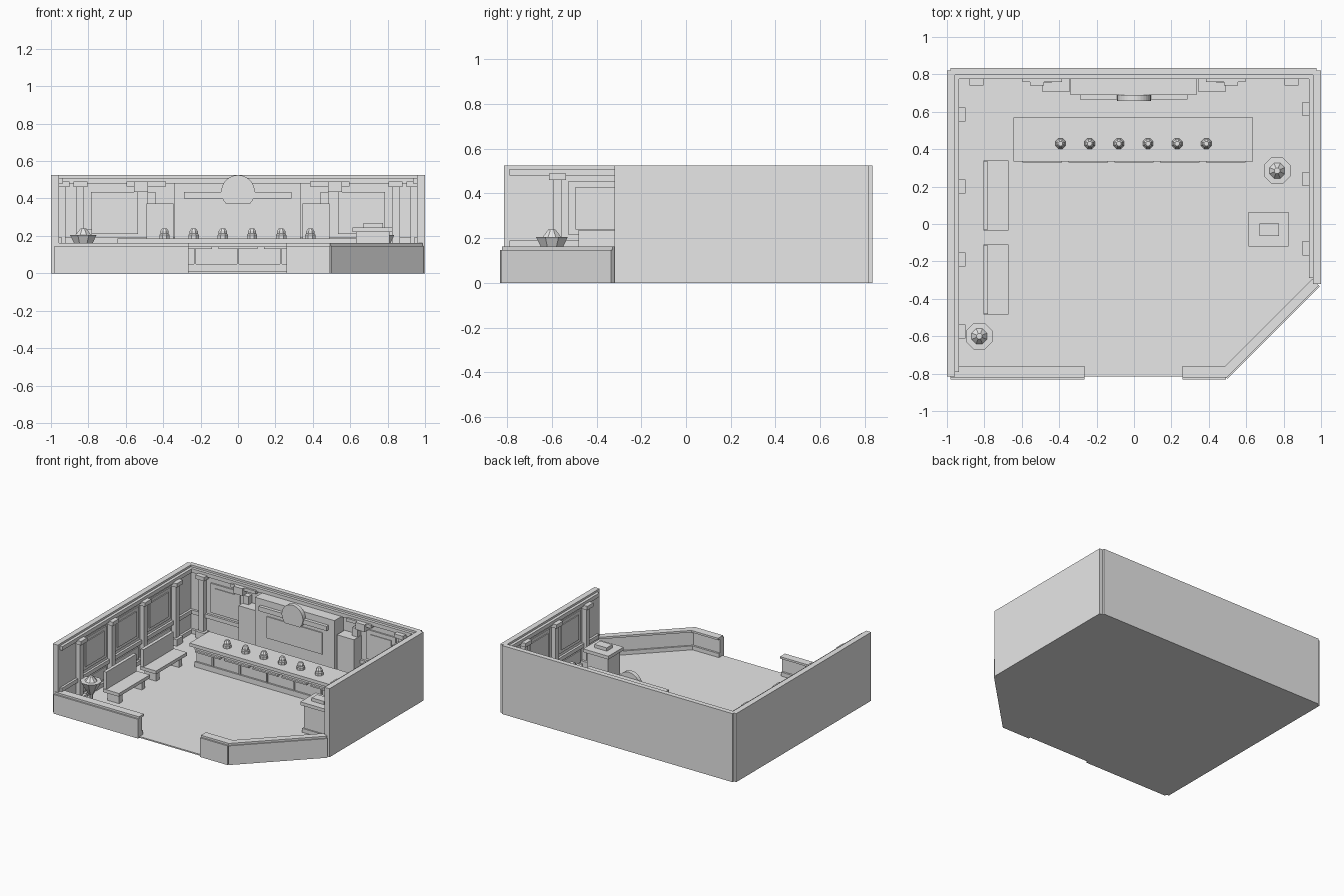
import bpy, bmesh, math

grey = bpy.data.materials.new("plain_grey")
grey.diffuse_color = (0.8, 0.8, 0.8, 1)


def finish(name, bm):
    bmesh.ops.recalc_face_normals(bm, faces=bm.faces)
    me = bpy.data.meshes.new(name)
    bm.to_mesh(me)
    bm.free()
    me.materials.append(grey)
    ob = bpy.data.objects.new(name, me)
    bpy.context.collection.objects.link(ob)
    return ob


def prism(name, pts, z0, z1):
    bm = bmesh.new()
    lo = [bm.verts.new((x, y, z0)) for x, y in pts]
    hi = [bm.verts.new((x, y, z1)) for x, y in pts]
    n = len(pts)
    bm.faces.new(lo)
    bm.faces.new(hi)
    for i in range(n):
        j = (i + 1) % n
        bm.faces.new((lo[i], lo[j], hi[j], hi[i]))
    return finish(name, bm)


def box(name, x0, x1, y0, y1, z0, z1):
    return prism(name, [(x0, y0), (x1, y0), (x1, y1), (x0, y1)], z0, z1)


def lathe(name, x, y, profile, n=8):
    """Turned shape from (radius, z) pairs, closed at both ends."""
    bm = bmesh.new()
    rings = []
    for r, z in profile:
        rings.append([bm.verts.new((x + r * math.cos((i + 0.5) * math.tau / n),
                                    y + r * math.sin((i + 0.5) * math.tau / n), z))
                      for i in range(n)])
    for a, b in zip(rings, rings[1:]):
        for i in range(n):
            j = (i + 1) % n
            bm.faces.new((a[i], a[j], b[j], b[i]))
    bm.faces.new(rings[0])
    bm.faces.new(rings[-1])
    return finish(name, bm)


# Floor with one clipped corner
prism("floor", [(-0.98, -0.815), (0.49, -0.815), (0.975, -0.33),
                (0.975, 0.82), (-0.98, 0.82)], 0, 0.01)

# Tall walls
H = 0.525
box("left_wall", -1, -0.957, -0.815, 0.82, 0, H)
box("right_wall", 0.957, 1, -0.32, 0.82, 0, H)
box("back_wall", -0.98, 0.975, 0.797, 0.835, 0, H)

# Crown, chair rail and baseboard: (name, bottom, top, depth)
for name, z0, z1, d in (("crown", 0.48, 0.51, 0.022), ("chair_rail", 0.16, 0.19, 0.017),
                        ("baseboard", 0.01, 0.04, 0.017)):
    box("left_" + name, -0.957, -0.957 + d, -0.79, 0.797, z0, z1)
    box("right_" + name, 0.957 - d, 0.957, -0.29, 0.797, z0, z1)
    box("back_" + name, -0.957, 0.957, 0.797 - d, 0.797, z0, z1)


# Pilasters and wall panels on the side walls
def side_pilaster(s, y):
    def part(name, d, w, z0, z1):
        a, b = sorted((s * 0.957, s * (0.957 - d)))
        box("pilaster_" + name, a, b, y - w, y + w, z0, z1)
    part("shaft", 0.035, 0.021, 0.01, 0.47)
    part("capital", 0.055, 0.038, 0.46, 0.49)
    part("base", 0.055, 0.038, 0.01, 0.06)


def side_panel(s, y0, y1):
    for d, g, z0, z1 in ((0.008, 0.05, 0.215, 0.455), (0.015, 0.08, 0.24, 0.43),
                         (0.008, 0.05, 0.055, 0.145)):
        a, b = sorted((s * 0.957, s * (0.957 - d)))
        box("wall_panel", a, b, y0 + g, y1 - g, z0, z1)


for s, ys in ((-1, (-0.575, -0.19, 0.2, 0.585)), (1, (-0.13, 0.24, 0.615))):
    for y in ys:
        side_pilaster(s, y)
    for a, b in zip(ys, ys[1:]):
        side_panel(s, a, b)

# Back wall dressing, mirrored left and right
for s in (-1, 1):
    def mbox(name, xa, xb, *rest):
        a, b = sorted((s * xa, s * xb))
        box(name, a, b, *rest)
    mbox("back_pilaster_shaft", 0.825, 0.865, 0.76, 0.797, 0.01, 0.47)
    mbox("back_pilaster_capital", 0.805, 0.88, 0.74, 0.797, 0.46, 0.49)
    mbox("back_pilaster_base", 0.805, 0.88, 0.74, 0.797, 0.01, 0.06)
    mbox("back_panel", 0.535, 0.785, 0.786, 0.797, 0.21, 0.435)
    mbox("back_panel_centre", 0.57, 0.75, 0.781, 0.797, 0.24, 0.405)
    mbox("lamp_rail", 0.385, 0.595, 0.76, 0.797, 0.465, 0.49)
    mbox("lamp_block", 0.48, 0.555, 0.74, 0.797, 0.435, 0.49)
    mbox("lamp_arm", 0.44, 0.485, 0.755, 0.797, 0.37, 0.435)
    mbox("side_cabinet", 0.345, 0.49, 0.705, 0.797, 0.01, 0.372)

# Tall centre cabinet with screen, shelf and round crest
box("centre_cabinet", -0.34, 0.335, 0.69, 0.797, 0.01, 0.483)
box("screen", -0.235, 0.235, 0.682, 0.69, 0.2, 0.365)
box("shelf", -0.29, 0.285, 0.665, 0.69, 0.4, 0.435)
bm = bmesh.new()
rim = [(0.09 * math.cos(i * math.tau / 32), 0.435 + 0.09 * math.sin(i * math.tau / 32))
       for i in range(32)]
front = [bm.verts.new((x, 0.657, z)) for x, z in rim if z > 0.364]
back = [bm.verts.new((v.co.x, 0.69, v.co.z)) for v in front]
bm.faces.new(front)
bm.faces.new(back)
for i in range(len(front)):
    j = (i + 1) % len(front)
    bm.faces.new((front[i], front[j], back[j], back[i]))
finish("round_crest", bm)

# Long counter
box("counter_body", -0.6, 0.595, 0.355, 0.55, 0.01, 0.16)
box("counter_top", -0.645, 0.635, 0.335, 0.57, 0.16, 0.185)
box("counter_plinth", -0.61, 0.605, 0.342, 0.355, 0.01, 0.05)
box("counter_top_rail", -0.61, 0.605, 0.345, 0.355, 0.142, 0.16)
for k in range(-2, 3):
    x = k * 0.245
    box("counter_strip", x - 0.105, x + 0.105, 0.328, 0.355, 0.13, 0.142)
    box("counter_post", k * 0.23 - 0.006, k * 0.23 + 0.006, 0.345, 0.355, 0.05, 0.142)

# Row of small dispensers
for i in range(6):
    lathe("dispenser", -0.393 + i * 0.156, 0.43,
          [(0.03, 0.185), (0.03, 0.205), (0.024, 0.212), (0.024, 0.225), (0.013, 0.24)])

# Planters on pedestals
for x, y in ((-0.827, -0.6), (0.765, 0.285)):
    lathe("planter", x, y, [(0.045, 0.01), (0.04, 0.025), (0.015, 0.05), (0.015, 0.1),
                            (0.053, 0.16), (0.077, 0.205), (0.044, 0.206), (0.016, 0.24)])

# Benches
for y0, y1 in ((-0.035, 0.34), (-0.485, -0.11)):
    box("bench_seat", -0.805, -0.67, y0, y1, 0.08, 0.105)
    box("bench_back", -0.805, -0.78, y0 + 0.005, y1 - 0.005, 0.08, 0.237)
    for y in (y0 + 0.03, y1 - 0.07):
        box("bench_leg", -0.79, -0.69, y, y + 0.04, 0.01, 0.08)

# Small stand near the right wall
box("stand_body", 0.63, 0.81, -0.1, 0.045, 0.01, 0.225)
box("stand_base", 0.62, 0.82, -0.11, 0.055, 0.01, 0.04)
box("stand_top", 0.613, 0.827, -0.12, 0.065, 0.22, 0.245)
box("stand_box", 0.67, 0.775, -0.065, 0.003, 0.245, 0.27)

# Low front walls with overhanging caps
for x0, x1 in ((-0.98, -0.265), (0.26, 0.492)):
    box("front_low_wall", x0, x1, -0.832, -0.785, 0, 0.147)
    box("front_cap", x0, x1, -0.82, -0.76, 0.147, 0.162)
    box("front_baseboard", x0, x1, -0.785, -0.77, 0.01, 0.04)

# Slanted low wall across the clipped corner
p, q = (0.5, -0.828), (0.993, -0.335)


def slant(name, d0, d1, z0, z1):
    k = math.sqrt(0.5)
    prism(name, [(p[0] - d0 * k, p[1] + d0 * k), (q[0] - d0 * k, q[1] + d0 * k),
                 (q[0] - d1 * k, q[1] + d1 * k), (p[0] - d1 * k, p[1] + d1 * k)], z0, z1)


slant("slanted_wall", 0, 0.04, 0, 0.147)
slant("slanted_cap", 0.008, 0.058, 0.147, 0.162)
slant("slanted_baseboard", 0.04, 0.052, 0.01, 0.04)
